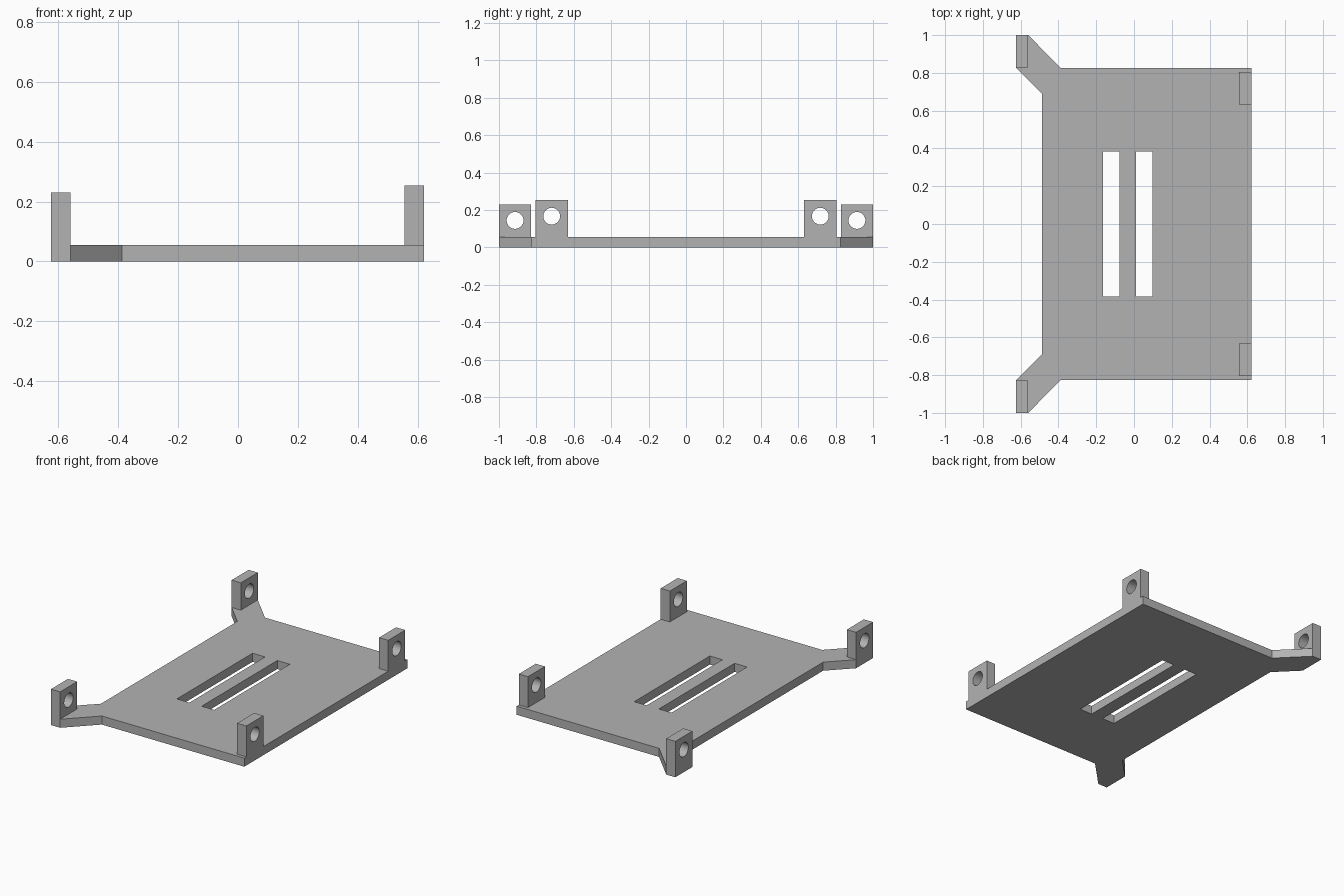
import bpy, bmesh, math
from mathutils import Matrix, Vector

cube = bpy.data.objects.get("Cube")
if cube:
    bpy.data.objects.remove(cube, do_unlink=True)

grey = bpy.data.materials.new("light grey")
grey.use_nodes = True
colour = (0.45, 0.45, 0.45, 1)
grey.diffuse_color = colour
grey.node_tree.nodes["Principled BSDF"].inputs["Base Color"].default_value = colour

PLATE = 0.055    # plate thickness
POST = 0.065     # post thickness


def rectangle(u0, u1, v0, v1):
    return [(u0, v0), (u1, v0), (u1, v1), (u0, v1)]


def circle(u, v, r, n=32):
    return [(u + r * math.cos(2 * math.pi * i / n), v + r * math.sin(2 * math.pi * i / n))
            for i in range(n)]


def extruded(name, loops, depth, matrix=Matrix()):
    """Fill an outline with holes, then extrude it along its normal."""
    bm = bmesh.new()
    edges = []
    for loop in loops:
        verts = [bm.verts.new((u, v, 0)) for u, v in loop]
        edges += [bm.edges.new((a, b)) for a, b in zip(verts, verts[1:] + verts[:1])]
    bmesh.ops.triangle_fill(bm, edges=edges, use_beauty=True, normal=(0, 0, 1))
    result = bmesh.ops.extrude_face_region(bm, geom=bm.faces[:], use_keep_orig=True)
    top = [g for g in result["geom"] if isinstance(g, bmesh.types.BMVert)]
    bmesh.ops.translate(bm, verts=top, vec=Vector((0, 0, depth)))
    bm.transform(matrix)
    bmesh.ops.recalc_face_normals(bm, faces=bm.faces[:])
    mesh = bpy.data.meshes.new(name)
    bm.to_mesh(mesh)
    bm.free()
    mesh.materials.append(grey)
    mesh.shade_smooth()
    mesh.set_sharp_from_angle(angle=math.radians(30))
    obj = bpy.data.objects.new(name, mesh)
    bpy.context.collection.objects.link(obj)
    return obj


# Base plate with two diagonal ears and two long slots
half = [(0.622, 0.825), (-0.387, 0.825), (-0.56, 1.0), (-0.625, 1.0),
        (-0.625, 0.828), (-0.488, 0.69)]
outline = half + [(x, -y) for x, y in reversed(half)]
slots = [rectangle(x, x + 0.089, -0.383, 0.383) for x in (-0.165, 0.01)]
extruded("base_plate", [outline] + slots, PLATE)

# Drilled posts: the profile lies in the yz plane and is extruded along x
yz_plane = Matrix(((0, 0, 1, 0), (1, 0, 0, 0), (0, 1, 0, 0), (0, 0, 0, 1)))


def post(name, x, y, height, hole_z):
    profile = rectangle(y - 0.086, y + 0.086, PLATE, height)
    extruded(name, [profile, circle(y, hole_z, 0.045)], POST,
             Matrix.Translation((x, 0, 0)) @ yz_plane)


for side, sign in (("back", 1), ("front", -1)):
    post(side + "_ear_post", -0.625, sign * 0.914, 0.23, 0.144)
    post(side + "_edge_post", 0.622 - POST, sign * 0.718, 0.253, 0.167)
